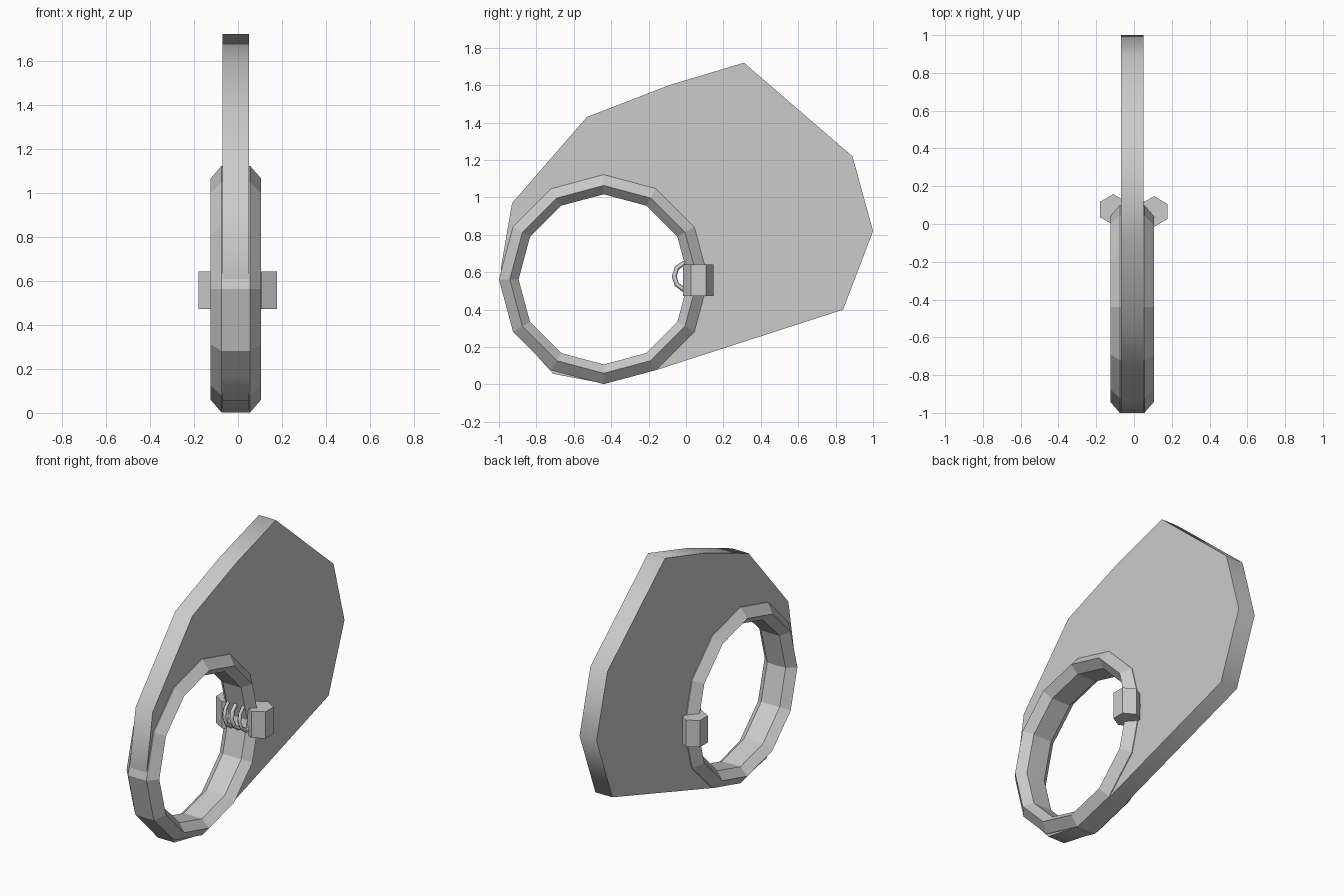
import bpy, bmesh
from math import sin, cos, pi, radians

if "Cube" in bpy.data.objects:
    bpy.data.objects.remove(bpy.data.objects["Cube"])

CX, CY, CZ = -0.01, -0.44, 0.562   # ring centre
SIDES = 12


def ring_points(r):
    return [(CY + r * cos(2 * pi * i / SIDES), CZ + r * sin(2 * pi * i / SIDES))
            for i in range(SIDES)]


def mesh_object(name, bm):
    bmesh.ops.recalc_face_normals(bm, faces=bm.faces)
    me = bpy.data.meshes.new(name)
    bm.to_mesh(me)
    bm.free()
    ob = bpy.data.objects.new(name, me)
    bpy.context.collection.objects.link(ob)
    return ob


# flat plate with a round opening, drawn in (y, z) and thickened along x
outline = [(-0.99, 0.62), (-0.93, 0.97), (-0.53, 1.43), (-0.09, 1.60), (0.31, 1.72),
           (0.89, 1.22), (1.0, 0.82), (0.84, 0.40), (-0.15, 0.08), (-0.44, 0.005),
           (-0.71, 0.057), (-0.92, 0.29)]
cu = bpy.data.curves.new("plate", 'CURVE')
cu.dimensions = '2D'
cu.fill_mode = 'BOTH'
cu.extrude = 0.06
for pts in (outline, ring_points(0.458)):
    sp = cu.splines.new('POLY')
    sp.points.add(len(pts) - 1)
    for p, (y, z) in zip(sp.points, pts):
        p.co = (y, z, 0, 1)
    sp.use_cyclic_u = True
plate = bpy.data.objects.new("plate", cu)
bpy.context.collection.objects.link(plate)
plate.location.x = CX
plate.rotation_euler = (radians(90), 0, radians(90))
bpy.context.view_layer.objects.active = plate
plate.select_set(True)
bpy.ops.object.convert(target='MESH')

# chamfered twelve-sided rim: hexagonal section swept round the opening
section = [(-0.065, 0.56), (0.065, 0.56), (0.115, 0.502),
           (0.065, 0.455), (-0.065, 0.455), (-0.115, 0.502)]
bm = bmesh.new()
loops = [[bm.verts.new((CX + x, y, z)) for y, z in ring_points(r)] for x, r in section]
for k, a in enumerate(loops):
    b = loops[(k + 1) % len(loops)]
    for i in range(SIDES):
        j = (i + 1) % SIDES
        bm.faces.new((a[i], a[j], b[j], b[i]))
mesh_object("rim", bm)

# hexagonal posts on both sides of the rim
for name, x, y in (("left_post", -0.11, 0.077), ("right_post", 0.106, 0.066)):
    bpy.ops.mesh.primitive_cylinder_add(vertices=6, radius=0.081, depth=0.17,
                                        location=(x, y, 0.557))
    bpy.context.object.name = name

# wire coil joining the posts through the rim
turns, steps = 3, 10
coil = bpy.data.curves.new("coil", 'CURVE')
coil.dimensions = '3D'
coil.bevel_depth = 0.013
coil.bevel_resolution = 0
n = turns * steps + 1
sp = coil.splines.new('POLY')
sp.points.add(n - 1)
for i, p in enumerate(sp.points):
    a = 2 * pi * i / steps
    p.co = (-0.08 + 0.16 * i / (n - 1), 0.012 + 0.075 * cos(a), 0.578 + 0.075 * sin(a), 1)
bpy.context.collection.objects.link(bpy.data.objects.new("coil", coil))
